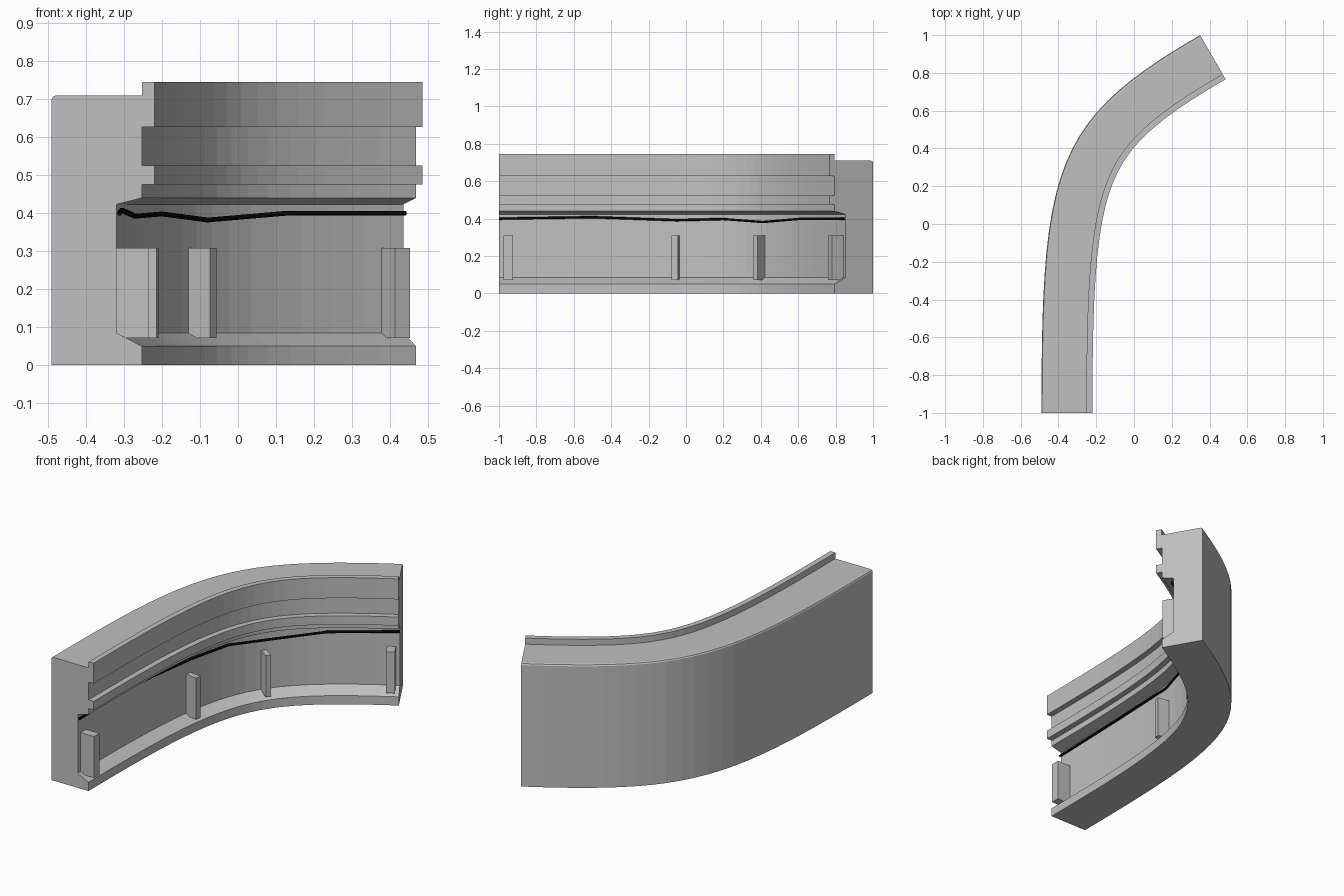
import bpy, bmesh
from mathutils import Vector

if "Cube" in bpy.data.objects:
    bpy.data.objects.remove(bpy.data.objects["Cube"], do_unlink=True)


def material(name, value):
    m = bpy.data.materials.new(name)
    m.use_nodes = True
    colour = (value, value, value, 1)
    m.diffuse_color = colour
    m.node_tree.nodes["Principled BSDF"].inputs["Base Color"].default_value = colour
    return m


grey = material("wall grey", 0.53)
black = material("cord black", 0.002)

# Plan curve of the outer face: a cubic from the front end to the far end
END_DIR = Vector((0.866, 0.5))
P0, P3 = Vector((-0.49, -1)), Vector((0.35, 1))
P1, P2 = P0 + Vector((0, 1.3)), P3 - END_DIR * 0.9


def frame(t):
    """Point on the outer curve, its tangent and the normal to the inner side."""
    s = 1 - t
    p = P0 * s**3 + P1 * 3 * s * s * t + P2 * 3 * s * t * t + P3 * t**3
    d = (P1 - P0) * s * s + (P2 - P1) * 2 * s * t + (P3 - P2) * t * t
    d.normalize()
    return p, d, Vector((d.y, -d.x))


def finish(bm, name, mat):
    bmesh.ops.recalc_face_normals(bm, faces=bm.faces)
    me = bpy.data.meshes.new(name)
    bm.to_mesh(me)
    bm.free()
    me.materials.append(mat)
    ob = bpy.data.objects.new(name, me)
    bpy.context.collection.objects.link(ob)
    return ob


# Wall section: (depth from the outer face, height)
profile = [(0, 0), (0, 0.7), (0.004, 0.707), (0.012, 0.71), (0.238, 0.71),
           (0.238, 0.745), (0.27, 0.745), (0.27, 0.627), (0.237, 0.627),
           (0.237, 0.525), (0.27, 0.525), (0.27, 0.475), (0.237, 0.475),
           (0.237, 0.44), (0.17, 0.423), (0.17, 0.085), (0.237, 0.05), (0.237, 0)]

# Curved wall: sweep the section along the plan curve
STEPS = 22
bm = bmesh.new()
rings = []
for i in range(STEPS + 1):
    p, d, n = frame(i / STEPS)
    rings.append([bm.verts.new((*(p + n * depth), z)) for depth, z in profile])
for a, b in zip(rings, rings[1:]):
    for j in range(len(profile)):
        k = (j + 1) % len(profile)
        bm.faces.new((a[j], a[k], b[k], b[j]))
bm.faces.new(rings[0])
bm.faces.new(rings[-1][::-1])
finish(bm, "curved_wall", grey)

# Posts standing in the recess: (y of centre, width along wall, projection)
posts = [(-0.95, 0.05, 0.085), (-0.055, 0.035, 0.07), (0.39, 0.03, 0.07), (0.8, 0.045, 0.07)]
for number, (y, width, out) in enumerate(posts, 1):
    def centre(t):
        p, d, n = frame(t)
        return p + n * (0.17 + out / 2)
    t = min((i / 1000 for i in range(1001)), key=lambda u: abs(centre(u).y - y))
    c, (p, d, n) = centre(t), frame(t)
    bm = bmesh.new()
    bmesh.ops.create_cube(bm, size=1)
    for v in bm.verts:
        side = n * (out / 2 if v.co.x > 0 else -out / 2 - 0.01)
        v.co = Vector((*(c + side + d * v.co.y * width), 0.19 + v.co.z * 0.238))
    finish(bm, f"post_{number}", grey)

# Black cord strung along the upper recess
cord = [(-0.312, -1, 0.4), (-0.306, -0.5, 0.408), (-0.27, -0.05, 0.392), (-0.2, 0.2, 0.398),
        (-0.08, 0.41, 0.382), (0.13, 0.62, 0.4), (0.44, 0.845, 0.4)]
cu = bpy.data.curves.new("cord", "CURVE")
cu.dimensions = "3D"
cu.bevel_depth = 0.007
cu.bevel_resolution = 1
cu.use_fill_caps = True
sp = cu.splines.new("POLY")
sp.points.add(len(cord) - 1)
for point, co in zip(sp.points, cord):
    point.co = (*co, 1)
cu.materials.append(black)
bpy.context.collection.objects.link(bpy.data.objects.new("cord", cu))
